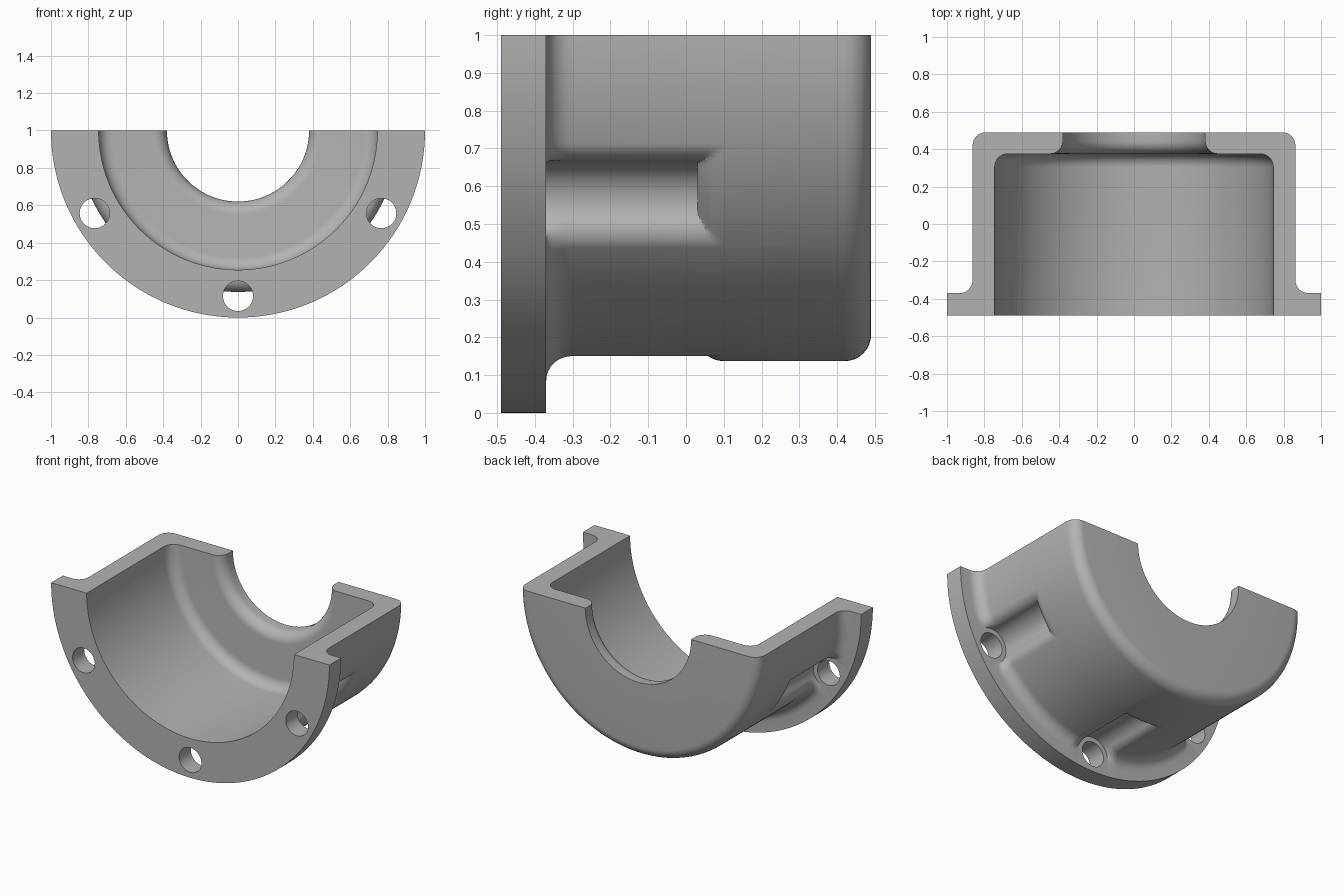
import bpy, bmesh
from math import sin, cos, acos, atan2, sqrt, pi, radians, hypot

cube = bpy.data.objects.get("Cube")
if cube:
    bpy.data.objects.remove(cube, do_unlink=True)

# Main dimensions
FRONT, BACK = -0.49, 0.49
FLANGE_Y, INNER_Y = -0.37, 0.375
BODY, BORE, NECK = 0.863, 0.745, 0.38
FIL = 0.07                              # common fillet radius
BOLT, HOLE, SPOT = 0.885, 0.08, 0.11    # bolt circle, hole and pocket radii
POCKET_END = 0.03
BOLT_ANGLES = (210, 270, 330)

metal = bpy.data.materials.new("grey metal")
metal.use_nodes = True
colour = (0.45, 0.45, 0.45, 1)
metal.diffuse_color = colour
metal.node_tree.nodes["Principled BSDF"].inputs["Base Color"].default_value = colour


def arc(r, y, start, end, steps=8):
    """Fillet points (radius, y) around a centre, angles in degrees."""
    angles = [radians(start + (end - start) * i / steps) for i in range(steps + 1)]
    return [(r + FIL * cos(a), y + FIL * sin(a)) for a in angles]


def pocket_radius(phi, outer):
    """Outer radius of the body at angle phi from a bolt pocket axis."""
    c = outer - FIL
    a = acos((BOLT**2 + c**2 - (SPOT + FIL)**2) / (2 * BOLT * c))
    if phi >= a:
        return outer
    # Tangent point between the pocket and its rounded lip
    dx, dy = c * sin(a), c * cos(a) - BOLT
    k = SPOT / hypot(dx, dy)
    if phi < atan2(dx * k, BOLT + dy * k):
        return BOLT * cos(phi) - sqrt(max(0, SPOT**2 - (BOLT * sin(phi))**2))
    return c * cos(a - phi) + sqrt(max(0, FIL**2 - (c * sin(a - phi))**2))


# Section profile: (radius, y, deepest radius a pocket may reach)
def solid(points):
    return [(r, y, r) for r, y in points]


profile = solid([(BORE, FRONT), (1, FRONT), (1, FLANGE_Y)])
profile += [(r, y, 0) for r, y in arc(BODY + FIL, FLANGE_Y + FIL, 270, 180)]
profile += [(BODY, POCKET_END, 0)]
profile += [(BODY, y, r) for r, y in arc(BODY - FIL, POCKET_END + FIL, 270, 360)]
profile += solid(arc(BODY - FIL, BACK - FIL, 0, 90))
profile += solid([(NECK, BACK)])
profile += solid(arc(NECK + FIL, INNER_Y + FIL, 180, 270))
profile += solid(arc(BORE - FIL, INNER_Y - FIL, 90, 0))


# Half housing: sweep the section, finer near the pockets
def gap(deg):
    return min(abs(deg - b) for b in BOLT_ANGLES)


sweep = [180 + q / 4 for q in range(721) if q % 8 == 0 or gap(180 + q / 4) < 13]
bm = bmesh.new()
columns = []
for deg in sweep:
    t, phi = radians(deg), radians(gap(deg))
    column = []
    for r, y, floor in profile:
        if floor < r:
            r = max(floor, min(r, pocket_radius(phi, r)))
        column.append(bm.verts.new((r * cos(t), y, 1 + r * sin(t))))
    columns.append(column)
n = len(profile)
for a, b in zip(columns, columns[1:]):
    for i in range(n):
        j = (i + 1) % n
        bm.faces.new((a[i], a[j], b[j], b[i]))
bm.faces.new(columns[0])
bm.faces.new(columns[-1][::-1])
bmesh.ops.remove_doubles(bm, verts=bm.verts[:], dist=0.00001)
bmesh.ops.recalc_face_normals(bm, faces=bm.faces[:])
mesh = bpy.data.meshes.new("half_housing")
bm.to_mesh(mesh)
bm.free()
mesh.materials.append(metal)
housing = bpy.data.objects.new("half_housing", mesh)
bpy.context.collection.objects.link(housing)

# Bolt holes through the flange
for deg in BOLT_ANGLES:
    t = radians(deg)
    bpy.ops.mesh.primitive_cylinder_add(
        vertices=48, radius=HOLE, depth=0.3, rotation=(pi / 2, 0, 0),
        location=(BOLT * cos(t), (FRONT + FLANGE_Y) / 2, 1 + BOLT * sin(t)))
    cutter = bpy.context.object
    cutter.name = "bolt_hole_cutter"
    cutter.hide_render = True
    cutter.data.materials.append(metal)
    cut = housing.modifiers.new("bolt_hole", "BOOLEAN")
    cut.operation = "DIFFERENCE"
    cut.solver = "EXACT"
    cut.object = cutter
    bpy.ops.object.select_all(action="DESELECT")
    housing.select_set(True)
    bpy.context.view_layer.objects.active = housing
    bpy.ops.object.modifier_apply(modifier=cut.name)
    bpy.data.objects.remove(cutter, do_unlink=True)

bpy.ops.object.shade_smooth_by_angle(angle=radians(30))
